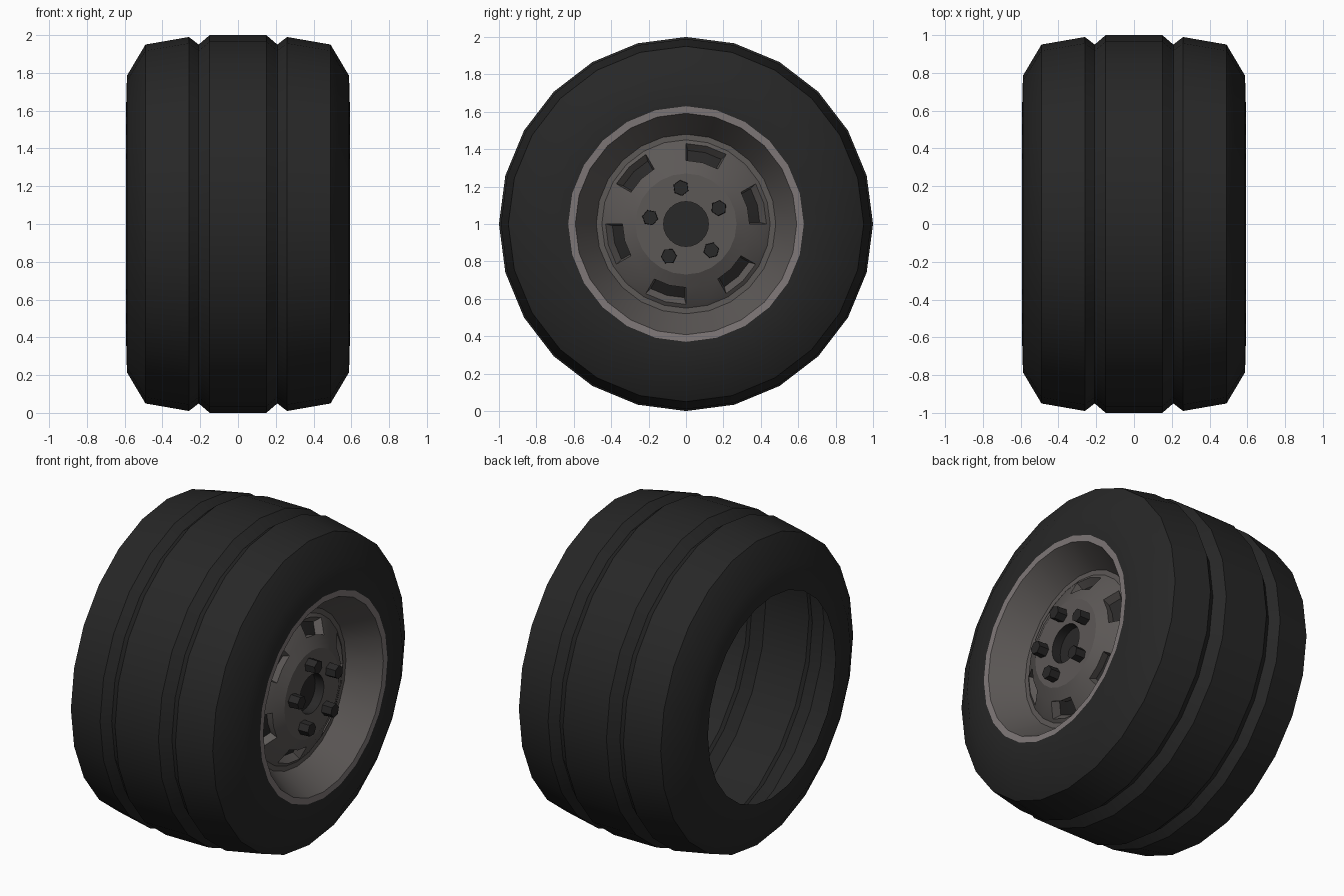
import bpy, bmesh, math
from mathutils import Matrix, Vector

if "Cube" in bpy.data.objects:
    bpy.data.objects.remove(bpy.data.objects["Cube"])

SEG = 24
CZ = 1.0


def material(name, rgb):
    m = bpy.data.materials.new(name)
    m.diffuse_color = (*rgb, 1)
    m.use_nodes = True
    m.node_tree.nodes["Principled BSDF"].inputs["Base Color"].default_value = m.diffuse_color
    return m


rubber = material("black_rubber", (0.020, 0.020, 0.020))
lip_metal = material("light_rim_edge", (0.21, 0.185, 0.185))
rim_metal = material("warm_grey_metal", (0.108, 0.098, 0.094))
dark = material("dark_metal", (0.022, 0.021, 0.021))


def finish(bm, name, mats, angle=33):
    me = bpy.data.meshes.new(name)
    bm.to_mesh(me)
    bm.free()
    ob = bpy.data.objects.new(name, me)
    bpy.context.collection.objects.link(ob)
    for m in mats:
        me.materials.append(m)
    bpy.ops.object.select_all(action='DESELECT')
    ob.select_set(True)
    bpy.context.view_layer.objects.active = ob
    bpy.ops.object.shade_smooth_by_angle(angle=math.radians(angle))
    return ob


def revolve(bm, profile, mat_rule=lambda i: 0, cap=None):
    """Spin (x, radius) points about the axle; returns faces[ring][segment]."""
    rings = []
    for x, r in profile:
        rings.append([bm.verts.new((x, r * math.cos(math.tau * k / SEG),
                                    CZ + r * math.sin(math.tau * k / SEG)))
                      for k in range(SEG)])
    faces = []
    for i in range(len(rings) - 1):
        a, b = rings[i], rings[i + 1]
        row = []
        for k in range(SEG):
            n = (k + 1) % SEG
            f = bm.faces.new((a[k], a[n], b[n], b[k]))
            f.material_index = mat_rule(i)
            row.append(f)
        faces.append(row)
    if cap is not None:
        bm.faces.new(rings[-1]).material_index = cap
    return faces


# Tyre: open shell with two tread grooves, mirrored half profile
half = [(0.15, 1.0), (0.208, 0.95), (0.26, 0.99), (0.49, 0.95), (0.588, 0.785), (0.592, 0.63)]
bm = bmesh.new()
revolve(bm, [(-x, r) for x, r in reversed(half)] + half)
finish(bm, "tyre", [rubber])

# Rim: light lip, deep dish, disc with hub recess
rim_profile = [(0.592, 0.63), (0.59, 0.592), (0.41, 0.48), (0.41, 0.45),
               (0.425, 0.43), (0.475, 0.34), (0.51, 0.27), (0.51, 0.12), (0.45, 0.12)]
bm = bmesh.new()
faces = revolve(bm, rim_profile, lambda i: 1 if i == 0 else 2 if i == 7 else 0, cap=2)

# Six recessed vent slots, each two segments wide
for s in range(6):
    slot = [faces[4][s * 4], faces[4][s * 4 + 1]]
    bm.normal_update()
    bmesh.ops.inset_region(bm, faces=slot, thickness=0.012, depth=-0.05,
                           use_even_offset=True)
    for f in slot:
        f.material_index = 2
finish(bm, "rim", [rim_metal, lip_metal, dark], 20)

# Five hexagonal lug nuts
for n in range(5):
    a = math.radians(98 + 72 * n)
    bm = bmesh.new()
    pos = Vector((0.54, 0.195 * math.cos(a), CZ + 0.195 * math.sin(a)))
    bmesh.ops.create_cone(bm, cap_ends=True, segments=6, radius1=0.043, radius2=0.041,
                          depth=0.07,
                          matrix=Matrix.Translation(pos) @ Matrix.Rotation(a, 4, 'X')
                          @ Matrix.Rotation(math.pi / 2, 4, 'Y'))
    finish(bm, f"lug_nut_{n + 1}", [dark])
